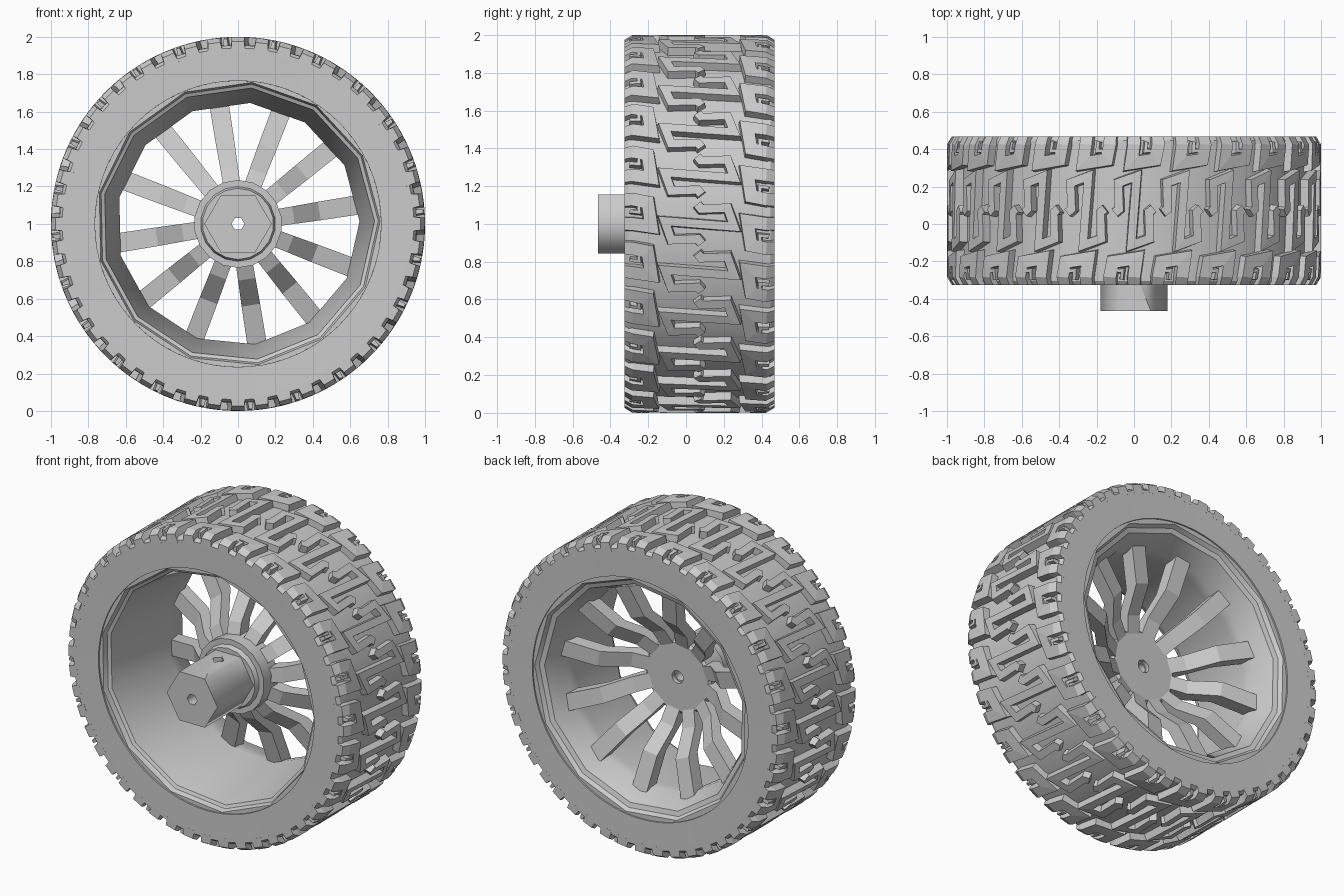
import bpy, bmesh
from math import sin, cos, tau, radians
from mathutils import Vector

cube = bpy.data.objects.get("Cube")
if cube:
    bpy.data.objects.remove(cube, do_unlink=True)

grey = bpy.data.materials.new("plain_grey")
grey.use_nodes = True
grey.diffuse_color = (0.6, 0.6, 0.6, 1)
grey.node_tree.nodes["Principled BSDF"].inputs["Base Color"].default_value = (0.6, 0.6, 0.6, 1)

MID = 0.071      # middle of the tyre width
HALF = 0.396     # half of the tyre width
REPEATS = 24


def polar(angle, y, r):
    return Vector((r * sin(angle), y, 1 + r * cos(angle)))


def finish(bm, name, smooth=None):
    bmesh.ops.recalc_face_normals(bm, faces=bm.faces)
    mesh = bpy.data.meshes.new(name)
    bm.to_mesh(mesh)
    bm.free()
    mesh.materials.append(grey)
    ob = bpy.data.objects.new(name, mesh)
    bpy.context.collection.objects.link(ob)
    if smooth:
        bpy.ops.object.select_all(action="DESELECT")
        ob.select_set(True)
        bpy.context.view_layer.objects.active = ob
        bpy.ops.object.shade_smooth_by_angle(angle=radians(smooth))
    return ob


def lathe(name, profile, sides, phase=0.0, smooth=None):
    """Spin a closed (radius, y) profile round the axle."""
    bm = bmesh.new()
    rings = [[bm.verts.new(polar(phase + tau * i / sides, y, r)) for r, y in profile]
             for i in range(sides)]
    n = len(profile)
    for i in range(sides):
        a, b = rings[i], rings[(i + 1) % sides]
        for j in range(n):
            k = (j + 1) % n
            bm.faces.new((a[j], a[k], b[k], b[j]))
    return finish(bm, name, smooth)


def skin(bm, sections):
    """Join four-cornered cross sections into a closed bar."""
    rows = [[bm.verts.new(p) for p in s] for s in sections]
    for a, b in zip(rows, rows[1:]):
        for j in range(4):
            k = (j + 1) % 4
            bm.faces.new((a[j], a[k], b[k], b[j]))
    bm.faces.new(rows[0])
    bm.faces.new(rows[-1])


# Tread blocks: mitred strokes wrapped round the tyre
def tread_top(y):
    return 1 - 0.6 * max(0, abs(y - MID) - 0.355)


def stroke(bm, path, width, turn):
    pts = [Vector(p) for p in path]
    dirs = [(b - a).normalized() for a, b in zip(pts, pts[1:])]
    sections = []
    for i, p in enumerate(pts):
        d0, d1 = dirs[max(i - 1, 0)], dirs[min(i, len(dirs) - 1)]
        n0, n1 = Vector((-d0.y, d0.x)), Vector((-d1.y, d1.x))
        miter = (n0 + n1) / (1 + n0.dot(n1))
        corners = []
        for side, top in ((-1, 0), (-1, 1), (1, 1), (1, 0)):
            q = p + miter * side * (width / 2 + (0 if top else 0.009))
            y = max(MID - HALF, min(MID + HALF, q.y))
            corners.append(polar(turn + q.x, y, tread_top(y) if top else 0.92))
        sections.append(corners)
    skin(bm, sections)


edge = MID + HALF
shoulder = [(0.0, edge), (0.0, 0.426), (-0.015, 0.325), (0.115, 0.345),
            (0.131, 0.426), (0.131, edge)]
shoulder_tongue = [(0.09, 0.392), (0.062, 0.39), (0.068, 0.44)]
centre_hook = [(0.0, MID), (0.015, 0.255), (-0.085, 0.22), (-0.08, 0.08), (-0.105, 0.06)]


def half_turn(path):
    return [(-u, 2 * MID - y) for u, y in path]


# Each centre block is two hooks meeting back to back as one long S
centre = centre_hook[:0:-1] + half_turn(centre_hook[1:])

bm = bmesh.new()
for i in range(REPEATS):
    turn = tau * i / REPEATS
    stroke(bm, centre, 0.046, turn)
    for path in (shoulder, half_turn(shoulder)):
        stroke(bm, path, 0.068, turn)
    for path in (shoulder_tongue, half_turn(shoulder_tongue)):
        stroke(bm, path, 0.018, turn)
finish(bm, "tread_blocks")

# Tyre body under the blocks
lathe("tyre_body", [(0.765, -0.322), (0.94, -0.325), (0.955, -0.305), (0.957, -0.25),
                    (0.957, MID), (0.957, 0.39), (0.955, 0.447), (0.94, 0.467),
                    (0.765, 0.464), (0.755, MID)], 72, smooth=30)

# Rim barrel with a stepped lip at both ends
lathe("rim", [(0.80, -0.29), (0.79, -0.312), (0.76, -0.312), (0.75, -0.28), (0.73, -0.27),
              (0.65, 0.22), (0.655, 0.28), (0.71, 0.42), (0.74, 0.43),
              (0.755, 0.455), (0.79, 0.455), (0.80, 0.43)], 13, phase=0.1, smooth=30)

# Twelve cranked spokes running back from hub to rim
bm = bmesh.new()
for i in range(12):
    angle = radians(-9) + tau * i / 12
    across = Vector((cos(angle), 0, -sin(angle)))
    sections = []
    for r, y, half_width in ((0.18, 0.03, 0.045), (0.30, 0.08, 0.047),
                             (0.44, 0.22, 0.05), (0.67, 0.28, 0.052)):
        c = polar(angle, y, r)
        depth = Vector((0, 0.045, 0))
        sections.append([c - across * half_width - depth, c + across * half_width - depth,
                         c + across * half_width + depth, c - across * half_width + depth])
    skin(bm, sections)
finish(bm, "spokes")

# Hub disc with a collar
lathe("hub", [(0.04, -0.10), (0.19, -0.10), (0.20, -0.07), (0.235, -0.07),
              (0.235, 0.07), (0.22, 0.085), (0.04, 0.085)], 18, smooth=30)

# Six-sided axle socket with a bore and a cross pin hole
socket = lathe("axle_socket", [(0.035, -0.465), (0.18, -0.465), (0.18, 0.06), (0.035, 0.06)],
               6, phase=radians(30), smooth=65)
bpy.ops.mesh.primitive_cylinder_add(vertices=4, radius=0.04, depth=0.4, location=(0, -0.2, 1.1))
cutter = bpy.context.object
cutter.name = "pin_hole_cutter"
cutter.hide_render = True
cut = socket.modifiers.new("pin_hole", "BOOLEAN")
cut.object = cutter
bpy.context.view_layer.objects.active = socket
bpy.ops.object.modifier_apply(modifier=cut.name)
bpy.data.objects.remove(cutter, do_unlink=True)
